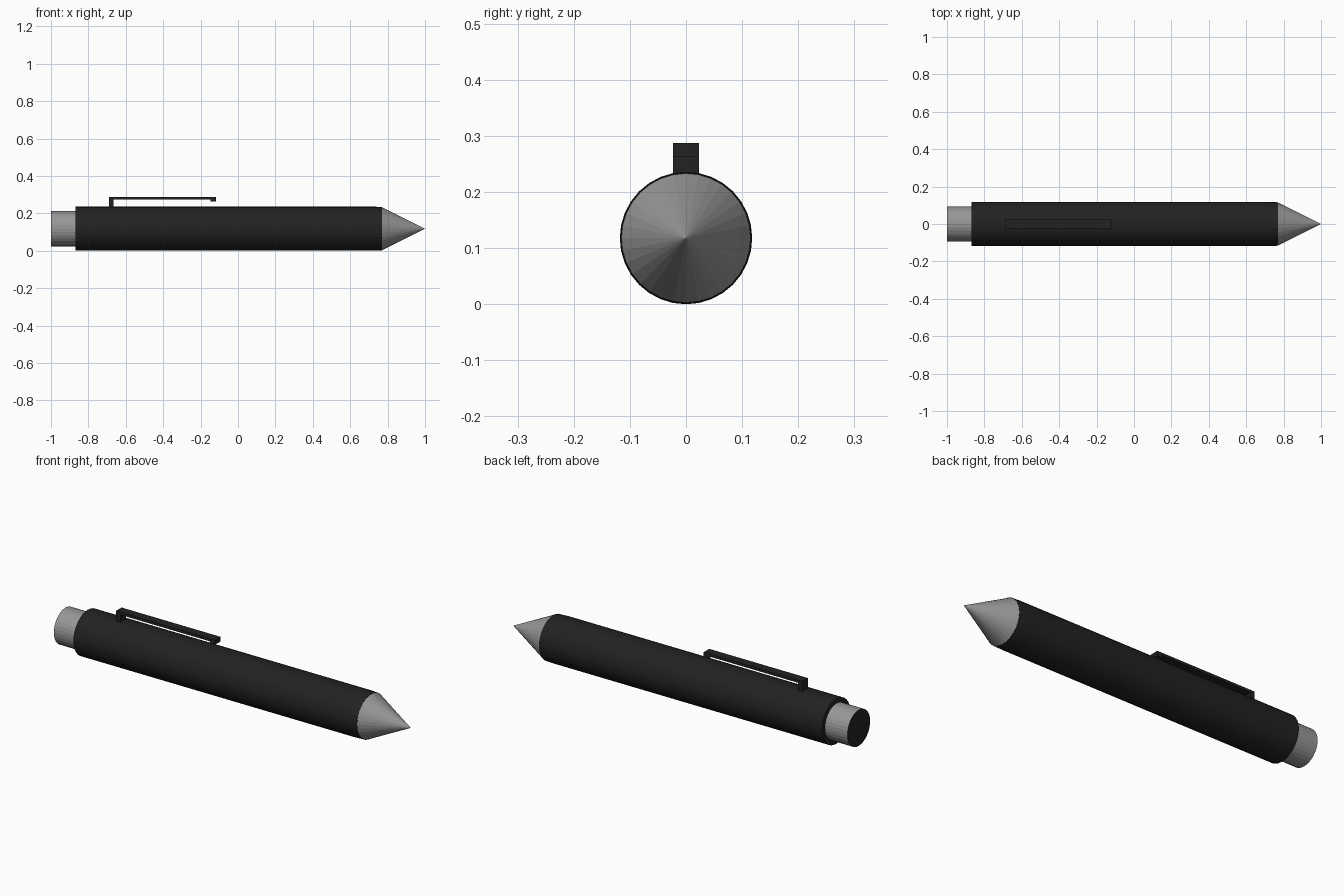
import bpy
import bmesh
import math

cube = bpy.data.objects.get("Cube")
if cube:
    bpy.data.objects.remove(cube, do_unlink=True)

AXIS_Z = 0.118
SIDES = 32


def material(name, value):
    mat = bpy.data.materials.new(name)
    mat.use_nodes = True
    colour = (value, value, value, 1)
    mat.diffuse_color = colour
    bsdf = mat.node_tree.nodes["Principled BSDF"]
    bsdf.inputs["Base Color"].default_value = colour
    bsdf.inputs["Roughness"].default_value = 0.6
    return mat


black = material("black", 0.016)
grey = material("grey", 0.31)


def add_object(name, bm, *mats):
    bmesh.ops.recalc_face_normals(bm, faces=bm.faces)
    mesh = bpy.data.meshes.new(name)
    bm.to_mesh(mesh)
    bm.free()
    for mat in mats:
        mesh.materials.append(mat)
    obj = bpy.data.objects.new(name, mesh)
    bpy.context.collection.objects.link(obj)
    return obj


def turned(profile):
    """Lathe (x, radius) points around the long axis, closing both ends."""
    bm = bmesh.new()
    rings = []
    for x, r in profile:
        count = SIDES if r > 0 else 1
        rings.append([bm.verts.new((x, r * math.cos(a), AXIS_Z + r * math.sin(a)))
                      for a in (math.tau * i / SIDES for i in range(count))])
    for a, b in zip(rings, rings[1:]):
        for i in range(SIDES):
            j = (i + 1) % SIDES
            if len(b) == 1:
                bm.faces.new((a[i], a[j], b[0]))
            else:
                bm.faces.new((a[i], a[j], b[j], b[i]))
    for ring in (rings[0], rings[-1]):
        if len(ring) > 1:
            bm.faces.new(ring)
    return bm


# Barrel, narrowing very slightly towards the tip
add_object("barrel", turned([(-0.87, 0.118), (0.72, 0.118), (0.77, 0.116)]), black)

# Pointed tip
add_object("tip", turned([(0.77, 0.115), (1.0, 0)]), grey)

# Push button with a dark end face
button = add_object("push_button", turned([(-1.0, 0.094), (-0.86, 0.094)]), grey, black)
for face in button.data.polygons:
    if face.normal.x < -0.9:
        face.material_index = 1

# Clip: side outline with rear post and front lip, extruded across
outline = [(-0.69, 0.225), (-0.665, 0.225), (-0.665, 0.273), (-0.147, 0.273),
           (-0.147, 0.262), (-0.118, 0.262), (-0.118, 0.287), (-0.69, 0.287)]
bm = bmesh.new()
side = bm.faces.new([bm.verts.new((x, -0.023, z)) for x, z in outline])
extruded = bmesh.ops.extrude_face_region(bm, geom=[side], use_keep_orig=True)
for item in extruded["geom"]:
    if isinstance(item, bmesh.types.BMVert):
        item.co.y = 0.023
add_object("clip", bm, black)
